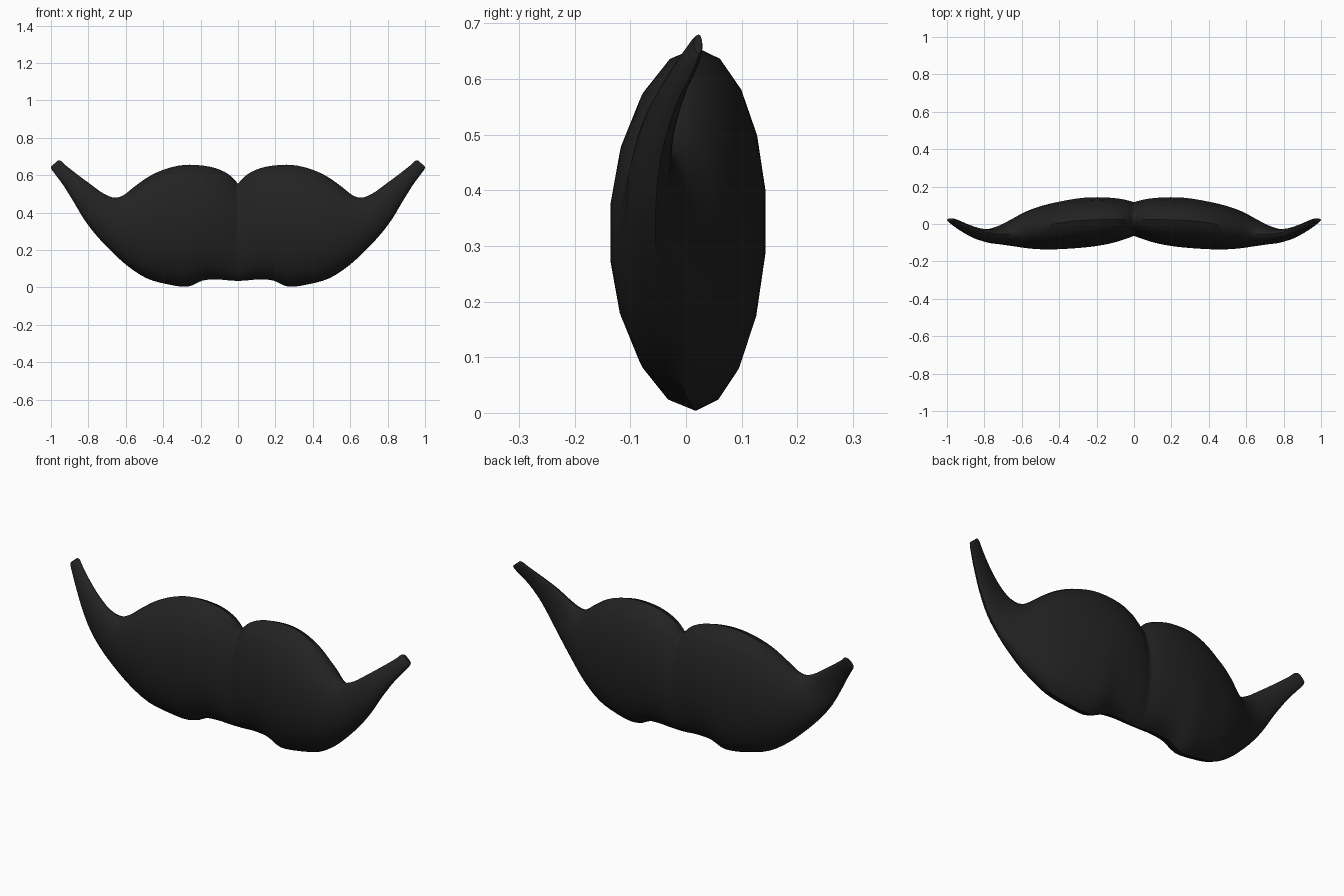
import bpy, bmesh, math

if "Cube" in bpy.data.objects:
    bpy.data.objects.remove(bpy.data.objects["Cube"])

hair = bpy.data.materials.new("black hair")
hair.diffuse_color = (0.016, 0.016, 0.016, 1)
hair.use_nodes = True
hair.node_tree.nodes["Principled BSDF"].inputs["Base Color"].default_value = hair.diffuse_color

# Stations from the centre to the tip:
# top x, top z, bottom x, bottom z, ridge y, front y, back y
STATIONS = [
    (0.00, 0.555, 0.00, 0.035, 0.025, -0.065, 0.118),
    (0.05, 0.605, 0.05, 0.038, 0.025, -0.083, 0.132),
    (0.12, 0.638, 0.11, 0.043, 0.025, -0.103, 0.141),
    (0.20, 0.653, 0.19, 0.037, 0.022, -0.119, 0.145),
    (0.29, 0.655, 0.27, 0.004, 0.018, -0.129, 0.141),
    (0.38, 0.636, 0.38, 0.018, 0.008, -0.136, 0.125),
    (0.47, 0.597, 0.49, 0.050, -0.008, -0.138, 0.102),
    (0.55, 0.542, 0.59, 0.115, -0.025, -0.131, 0.070),
    (0.61, 0.495, 0.67, 0.187, -0.040, -0.120, 0.032),
    (0.66, 0.480, 0.75, 0.270, -0.052, -0.110, -0.004),
    (0.72, 0.503, 0.82, 0.360, -0.055, -0.101, -0.026),
    (0.79, 0.553, 0.88, 0.460, -0.045, -0.080, -0.022),
    (0.86, 0.605, 0.935, 0.548, -0.020, -0.047, -0.003),
    (0.92, 0.652, 0.978, 0.606, 0.008, -0.014, 0.020),
    (0.945, 0.676, 0.998, 0.634, 0.020, 0.006, 0.029),
    (0.962, 0.680, 1.000, 0.646, 0.023, 0.014, 0.029),
]
SIDE = 9      # segments from top ridge to bottom ridge
STEPS = 3     # smooth steps between stations


def spline(a, b, c, d, t):
    return [0.5 * (2 * q + (r - p) * t + (2 * p - 5 * q + 4 * r - s) * t * t
                   + (3 * q - p - 3 * r + s) * t ** 3)
            for p, q, r, s in zip(a, b, c, d)]


def ring(bm, tx, tz, bx, bz, ridge, front, back):
    verts = []
    for i in range(2 * SIDE):
        a = math.pi * i / SIDE
        f = (1 - math.cos(a)) / 2
        bulge = abs(math.sin(a)) ** 1.05
        edge = front if i < SIDE else back
        verts.append(bm.verts.new((tx + (bx - tx) * f,
                                   ridge + (edge - ridge) * bulge,
                                   tz + (bz - tz) * f)))
    return verts


# Half moustache lofted through the stations
bm = bmesh.new()
rings = []
last = len(STATIONS) - 1
for i in range(last):
    pts = [STATIONS[min(max(k, 0), last)] for k in range(i - 1, i + 3)]
    for s in range(STEPS):
        rings.append(ring(bm, *spline(*pts, s / STEPS)))
rings.append(ring(bm, *STATIONS[-1]))
for v in rings[0]:
    v.co.x = 0
for r0, r1 in zip(rings, rings[1:]):
    n = len(r0)
    for j in range(n):
        k = (j + 1) % n
        bm.faces.new((r0[j], r0[k], r1[k], r1[j]))
bm.faces.new(rings[-1])
bmesh.ops.recalc_face_normals(bm, faces=bm.faces)
if sum(f.normal.y * f.calc_center_median().y for f in bm.faces) < 0:
    bmesh.ops.reverse_faces(bm, faces=bm.faces)
mesh = bpy.data.meshes.new("moustache")
bm.to_mesh(mesh)
bm.free()
mesh.materials.append(hair)
obj = bpy.data.objects.new("moustache", mesh)
bpy.context.collection.objects.link(obj)

# Smooth shading with sharp ridges, then the mirrored other half
bpy.context.view_layer.objects.active = obj
obj.select_set(True)
bpy.ops.object.shade_smooth_by_angle(angle=math.radians(40))
mirror = obj.modifiers.new("other half", 'MIRROR')
mirror.use_clip = True
mirror.merge_threshold = 0.0005
